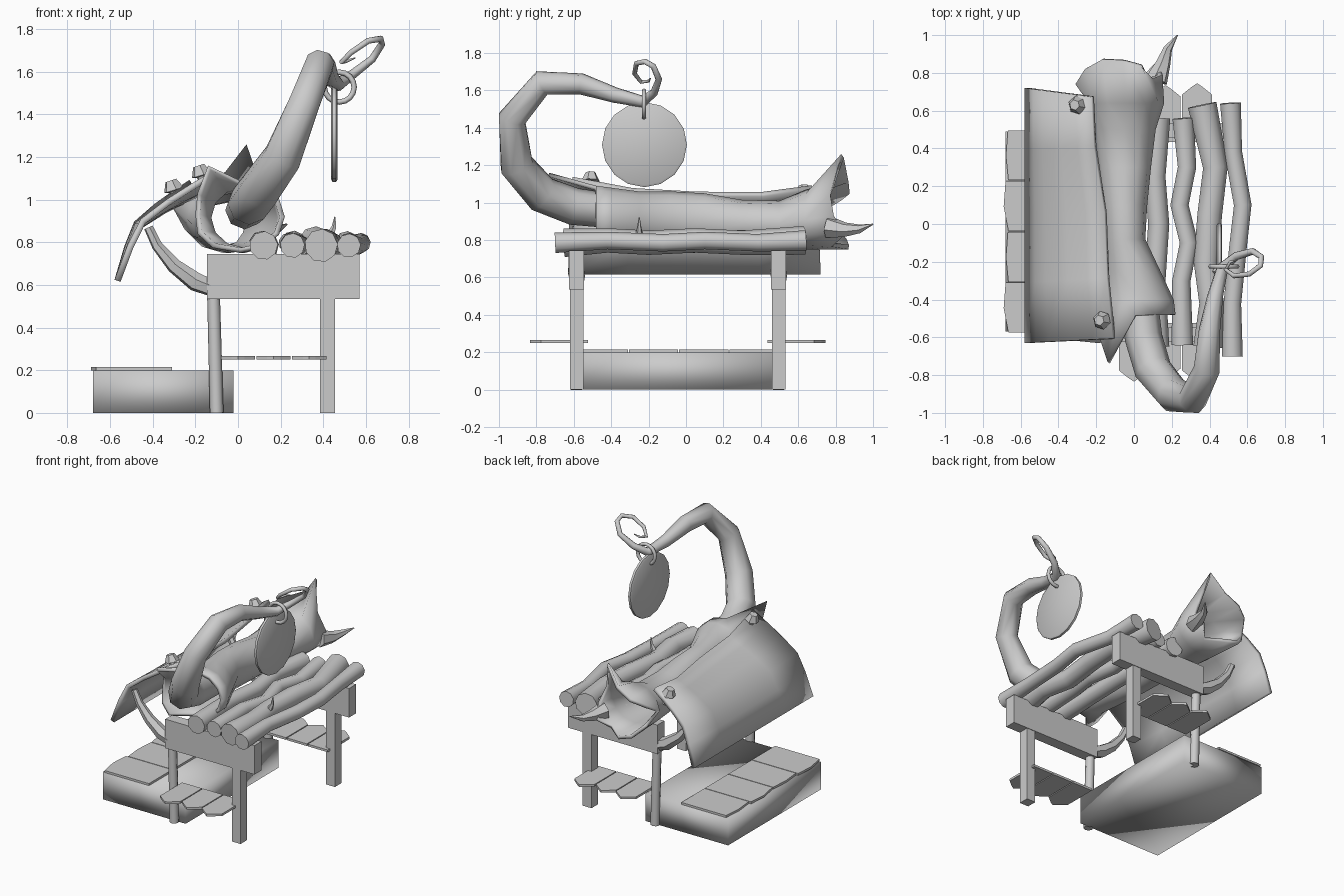
import bpy, bmesh
from math import cos, sin, pi, radians
from mathutils import Vector


def finish(name, bm, angle=40):
    bmesh.ops.recalc_face_normals(bm, faces=bm.faces)
    me = bpy.data.meshes.new(name)
    bm.to_mesh(me)
    bm.free()
    ob = bpy.data.objects.new(name, me)
    bpy.context.collection.objects.link(ob)
    if angle:
        me.shade_smooth()
        me.set_sharp_from_angle(angle=radians(angle))
    return ob


def box(name, lo, hi, angle=0):
    bm = bmesh.new()
    bmesh.ops.create_cube(bm, size=1)
    for v in bm.verts:
        v.co = [(a + b) / 2 + c * (b - a) for a, b, c in zip(lo, hi, v.co)]
    return finish(name, bm, angle)


def loft(bm, rings, caps=True):
    vs = [[bm.verts.new(p) for p in r] for r in rings]
    for a, b in zip(vs, vs[1:]):
        n = len(a)
        for i in range(n):
            bm.faces.new((a[i], a[(i + 1) % n], b[(i + 1) % n], b[i]))
    if caps:
        bm.faces.new(vs[0])
        bm.faces.new(vs[-1][::-1])


def tube(name, pts, sides=8):
    """Tapered tube through points (x, y, z, radius)."""
    P = [Vector(p[:3]) for p in pts]
    t0 = (P[1] - P[0]).normalized()
    u = t0.orthogonal().normalized()
    rings = []
    for i, p in enumerate(P):
        t = (P[min(i + 1, len(P) - 1)] - P[max(i - 1, 0)]).normalized()
        if t.length < 0.5:
            t = t0
        u = (u - t * u.dot(t)).normalized()
        w = t.cross(u)
        r = pts[i][3]
        rings.append([p + (u * cos(2 * pi * k / sides) + w * sin(2 * pi * k / sides)) * r
                      for k in range(sides)])
    bm = bmesh.new()
    loft(bm, rings)
    return finish(name, bm, 55)


def slab(name, outline, z, h):
    bm = bmesh.new()
    loft(bm, [[(x, y, z) for x, y in outline], [(x, y, z + h) for x, y in outline]])
    return finish(name, bm, 0)


# Low platform with plank tiles along its outer edge
box("platform", (-0.68, -0.57, 0), (-0.02, 0.49, 0.2), 180)
for i in range(4):
    y = -0.575 + i * 0.269
    d = 0.012 * (i % 2)
    slab("platform_tile", [(-0.31, y), (-0.31, y + 0.264), (-0.68 + d, y + 0.264),
                           (-0.69 + d, y + 0.13), (-0.665, y)], 0.2, 0.015)

# Trestles: beam, square leg, round leg, roof bracket, shingle step
for s, y in ((-1, -0.585), (1, 0.495)):
    box("beam", (-0.145, y - 0.04, 0.535), (0.57, y + 0.04, 0.745))
    box("square_leg", (0.385, y - 0.036, 0), (0.455, y + 0.036, 0.54))
    tube("round_leg", [(-0.1, y, 0, 0.032), (-0.115, y, 0.56, 0.03)], 8)
    tube("roof_bracket", [(-0.11, y, 0.58, 0.04), (-0.2, y, 0.615, 0.046), (-0.3, y, 0.69, 0.036),
                          (-0.38, y, 0.785, 0.026), (-0.42, y, 0.87, 0.022)], 6)
    for i in range(3):
        x = 0.0 + i * 0.167
        e = y + s * (0.25 - 0.01 * (i % 2))
        b = y - s * 0.06
        slab("shingle", [(x - 0.08, b), (x + 0.08, b), (x + 0.08, e - s * 0.06), (x + 0.03, e - s * 0.02),
                         (x, e), (x - 0.03, e - s * 0.02), (x - 0.08, e - s * 0.06)], 0.25, 0.016)

# Crooked logs lying across the trestles
logs = [(0.06, [(0.12, -0.65), (0.11, -0.3), (0.13, 0), (0.11, 0.25), (0.125, 0.56)]),
        (0.052, [(0.255, -0.64), (0.25, -0.3), (0.29, -0.1), (0.24, 0.1), (0.28, 0.3), (0.26, 0.56)]),
        (0.07, [(0.39, -0.65), (0.41, -0.42), (0.38, -0.2), (0.4, 0.05), (0.43, 0.3), (0.36, 0.63)]),
        (0.05, [(0.52, -0.7), (0.52, -0.42), (0.55, -0.12), (0.575, 0.1), (0.525, 0.38), (0.51, 0.64)])]
for r, path in logs:
    tube("log", [(x, y, 0.785 + 0.012 * (i % 2), r * (1.12 if i in (0, len(path) - 1) else 0.95))
                 for i, (x, y) in enumerate(path)], 9)
tube("twig", [(0.43, -0.25, 0.83, 0.02), (0.45, -0.25, 0.87, 0.012), (0.455, -0.25, 0.92, 0.003)], 5)

# Hollow trunk: y, centre x, centre z, half width, half height
sections = [(-0.48, 0.01, 0.92, 0.21, 0.17), (-0.4, 0.03, 0.915, 0.18, 0.165), (-0.25, -0.01, 0.91, 0.15, 0.15),
            (-0.08, -0.05, 0.91, 0.11, 0.15), (0.1, -0.05, 0.905, 0.12, 0.145), (0.3, -0.05, 0.89, 0.14, 0.125),
            (0.5, -0.05, 0.885, 0.165, 0.125), (0.64, -0.04, 0.91, 0.2, 0.16), (0.78, -0.05, 0.92, 0.21, 0.18)]
rings = [[Vector((cx + rx * cos(k * pi / 6), y, cz + rz * sin(k * pi / 6))) for k in range(12)]
         for y, cx, cz, rx, rz in sections]
# torn points on both rims
for k, p in {4: (-0.14, -0.73, 1.16), 5: (-0.19, -0.58, 1.03), 6: (-0.2, -0.58, 0.93), 7: (-0.19, -0.6, 0.84),
             8: (-0.12, -0.62, 0.775)}.items():
    rings[0][k] = Vector(p)
for k, p in {0: (0.15, 0.79, 0.93), 1: (0.1, 0.77, 1.05), 2: (0.04, 0.83, 1.26), 3: (-0.06, 0.86, 1.13),
             4: (-0.17, 0.87, 1.07), 5: (-0.26, 0.82, 1.03), 6: (-0.31, 0.74, 0.97), 7: (-0.25, 0.8, 0.86),
             8: (-0.17, 0.86, 0.78), 9: (-0.07, 0.87, 0.75), 11: (0.13, 0.85, 0.83)}.items():
    rings[-1][k] = Vector(p)
bm = bmesh.new()
loft(bm, rings, caps=False)
trunk = finish("hollow_trunk", bm, 60)
m = trunk.modifiers.new("thickness", "SOLIDIFY")
m.thickness, m.offset = 0.025, -1
tube("trunk_thorn", [(0.12, 0.76, 0.87, 0.06), (0.155, 0.85, 0.855, 0.04), (0.18, 0.93, 0.86, 0.024),
                     (0.23, 1.0, 0.885, 0.003)], 6)

# Bent roof sheet, tapering and sagging towards the back
prof = [(0.0, 0.62), (0.06, 0.78), (0.12, 0.9), (0.24, 0.99), (0.35, 1.06), (0.46, 1.125)]
rows = [(-0.62, 1.0, 0.0), (-0.3, 0.93, -0.06), (0.05, 0.9, -0.08), (0.4, 0.78, -0.08), (0.7, 0.75, -0.045)]
bm = bmesh.new()
grid = [[bm.verts.new((-0.565 + x * f, y + (0.02 if y > 0.6 else -0.01) * (1 - x * 5), z + dz * x / 0.46))
         for x, z in prof] for y, f, dz in rows]
for a, b in zip(grid, grid[1:]):
    for i in range(len(prof) - 1):
        bm.faces.new((a[i], a[i + 1], b[i + 1], b[i]))
roof = finish("roof_sheet", bm, 50)
m = roof.modifiers.new("thickness", "SOLIDIFY")
m.thickness, m.offset = 0.03, 0

# Pegs pinning the sheet
for x, y, z in ((-0.3, 0.63, 1.03), (-0.17, -0.51, 1.1)):
    tube("peg", [(x + 0.03, y, z - 0.06, 0.02), (x, y, z + 0.01, 0.025), (x, y, z + 0.015, 0.05),
                 (x - 0.015, y, z + 0.06, 0.028)], 6)

# Hooked horn with a thin curled tip
tube("hooked_horn", [(0.03, -0.36, 0.95, 0.09), (0.05, -0.6, 0.98, 0.1), (0.1, -0.77, 1.045, 0.1),
                     (0.21, -0.905, 1.2, 0.095), (0.31, -0.93, 1.45, 0.078), (0.385, -0.77, 1.64, 0.07),
                     (0.4, -0.56, 1.635, 0.057), (0.43, -0.38, 1.575, 0.042), (0.47, -0.23, 1.54, 0.032),
                     (0.54, -0.17, 1.59, 0.022), (0.63, -0.145, 1.66, 0.018), (0.675, -0.175, 1.73, 0.016),
                     (0.67, -0.22, 1.755, 0.015), (0.61, -0.265, 1.745, 0.014), (0.53, -0.275, 1.69, 0.013),
                     (0.485, -0.24, 1.645, 0.011), (0.51, -0.2, 1.65, 0.008), (0.55, -0.19, 1.665, 0.003)], 8)

# Hanging ring and round sign
bm = bmesh.new()
hoop = []
for i in range(16):
    a = 2 * pi * i / 16
    hoop.append([(0.475 + (0.07 + 0.013 * cos(b)) * cos(a), -0.225 + 0.013 * sin(b),
                  1.528 + (0.07 + 0.013 * cos(b)) * sin(a)) for b in (j * pi / 3 for j in range(6))])
loft(bm, hoop + [hoop[0]], caps=False)
bmesh.ops.remove_doubles(bm, verts=bm.verts, dist=1e-5)
finish("hanging_ring", bm, 70)
tube("round_sign", [(0.437, -0.222, 1.31, 0.215), (0.444, -0.222, 1.31, 0.227),
                    (0.46, -0.222, 1.31, 0.227), (0.467, -0.222, 1.31, 0.215)], 16)
